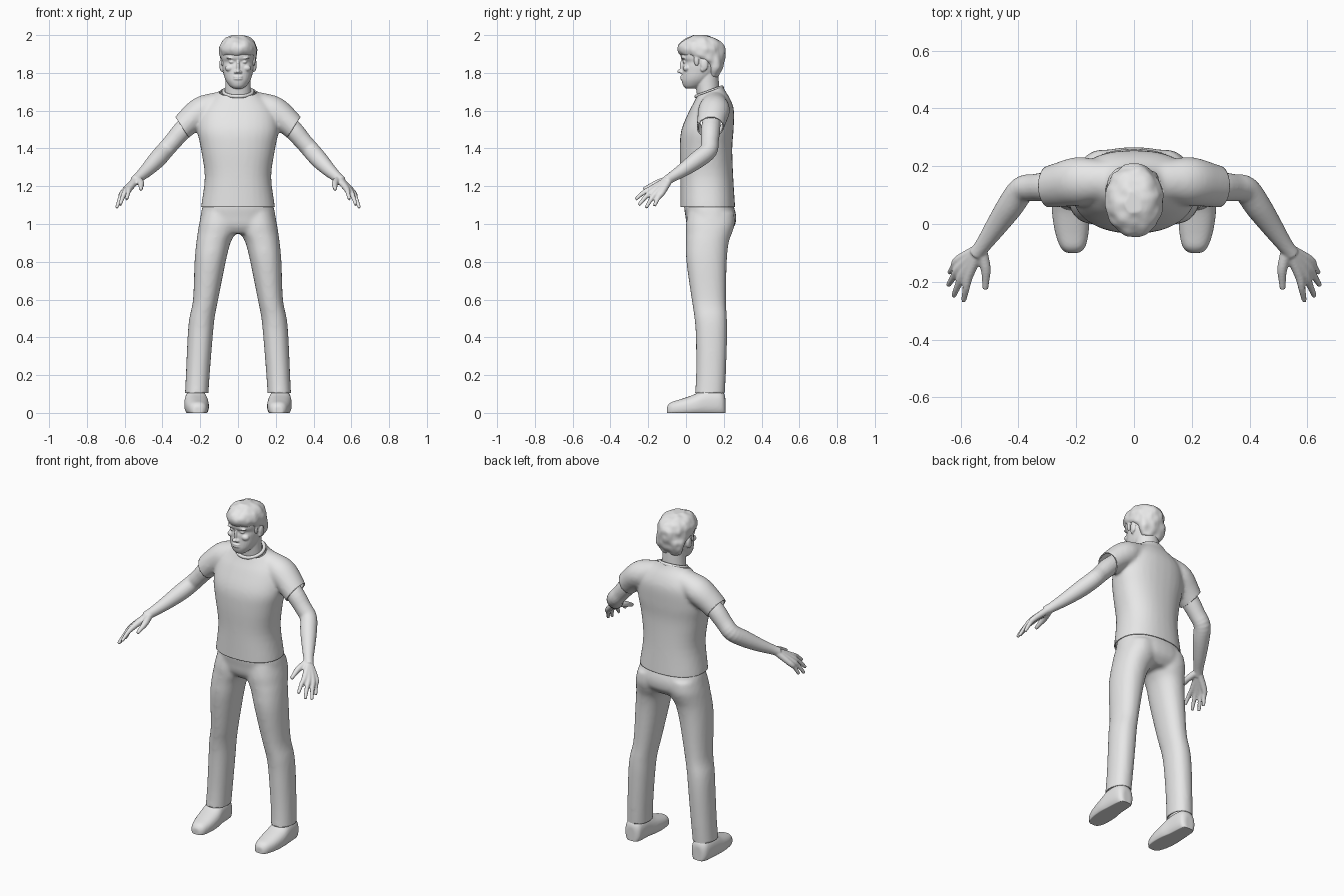
import bpy, bmesh, math
from mathutils import Vector, Matrix, noise

cube = bpy.data.objects.get("Cube")
if cube:
    bpy.data.objects.remove(cube, do_unlink=True)

grey = bpy.data.materials.new("plain_grey")
grey.use_nodes = True
grey.diffuse_color = (0.8, 0.8, 0.8, 1)
grey.node_tree.nodes["Principled BSDF"].inputs["Base Color"].default_value = (0.8, 0.8, 0.8, 1)


def spline(rows, steps=4):
    """Smoothly fill in rows of numbers (Catmull-Rom)."""
    out = []
    last = len(rows) - 1
    for i in range(last):
        a, b, c, d = rows[max(i - 1, 0)], rows[i], rows[i + 1], rows[min(i + 2, last)]
        for k in range(steps):
            t = k / steps
            out.append([q + t * (r - p + t * (2 * p - 5 * q + 4 * r - s + t * (3 * (q - r) + s - p))) / 2
                        for p, q, r, s in zip(a, b, c, d)])
    return out + [list(rows[-1])]


def loft(bm, rings, sides=32, power=2.0):
    """Skin rings given as (centre, half axis, half axis), with closed ends."""
    loops = []
    for centre, u, w in rings:
        loop = []
        for k in range(sides):
            a = math.tau * k / sides
            c, s = math.cos(a), math.sin(a)
            e = 2 / power
            loop.append(bm.verts.new(centre + u * math.copysign(abs(c) ** e, c)
                                     + w * math.copysign(abs(s) ** e, s)))
        loops.append(loop)
    for p, q in zip(loops, loops[1:]):
        for k in range(sides):
            j = (k + 1) % sides
            bm.faces.new((p[k], p[j], q[j], q[k]))
    bm.faces.new(loops[0])
    bm.faces.new(loops[-1])


def stack(bm, rows, side=1, power=2.0):
    """Horizontal rings: z, x range, y range."""
    loft(bm, [(Vector((side * (a + b) / 2, (c + d) / 2, z)), Vector(((b - a) / 2, 0, 0)),
               Vector((0, (d - c) / 2, 0))) for z, a, b, c, d in spline(rows)], power=power)


def column(bm, rows, power=2.0):
    """Horizontal rings centred on x = 0: z, half width, y range."""
    stack(bm, [(z, -h, h, a, b) for z, h, a, b in rows], power=power)


def tube(bm, rows, side=1, depth=1.0):
    """Round limb along points x, y, z, radius."""
    pts = spline(rows)
    pos = [Vector((side * p[0], p[1], p[2])) for p in pts]
    rings = []
    for i, p in enumerate(pts):
        t = (pos[min(i + 1, len(pos) - 1)] - pos[max(i - 1, 0)]).normalized()
        u = t.cross(Vector((0, 0, 1))).normalized()
        rings.append((pos[i], u * p[3] * depth, u.cross(t) * p[3]))
    loft(bm, rings, sides=20)


def blob(bm, centre, size, side=1):
    m = Matrix.Translation((side * centre[0], centre[1], centre[2])) @ Matrix.Diagonal((*size, 1))
    bmesh.ops.create_uvsphere(bm, u_segments=20, v_segments=12, radius=1, matrix=m)


def fuse(name, bm, voxel, soften, edit=None):
    """Merge overlapping solids into one smooth skin, then edit it."""
    bmesh.ops.recalc_face_normals(bm, faces=bm.faces)
    raw = bpy.data.meshes.new(name + "_raw")
    bm.to_mesh(raw)
    bm.free()
    obj = bpy.data.objects.new(name, raw)
    bpy.context.scene.collection.objects.link(obj)
    rem = obj.modifiers.new("fuse", "REMESH")
    rem.mode = "VOXEL"
    rem.voxel_size = voxel
    smooth = obj.modifiers.new("soften", "SMOOTH")
    smooth.iterations = soften
    mesh = bpy.data.meshes.new_from_object(obj.evaluated_get(bpy.context.evaluated_depsgraph_get()))
    obj.modifiers.clear()
    obj.data = mesh
    bpy.data.meshes.remove(raw)
    mesh.name = name
    if edit:
        work = bmesh.new()
        work.from_mesh(mesh)
        edit(work)
        work.to_mesh(mesh)
        work.free()
    mesh.materials.clear()
    mesh.materials.append(grey)
    for f in mesh.polygons:
        f.use_smooth = True
        f.material_index = 0
    mesh.set_sharp_from_angle(angle=math.radians(60))
    return obj


def cut(bm, point, normal, inside=lambda p: True):
    """Trim away what lies beyond a plane, within a region."""
    faces = [f for f in bm.faces if all(inside(v.co) for v in f.verts)]
    edges = {e for f in faces for e in f.edges}
    verts = {v for f in faces for v in f.verts}
    bmesh.ops.bisect_plane(bm, geom=[*verts, *edges, *faces], plane_co=point,
                           plane_no=normal, clear_outer=True)


# Shirt: trunk and short sleeves, trimmed at hem, neck and cuffs
bm = bmesh.new()
column(bm, [(1.04, .198, -.03, .262), (1.09, .196, -.03, .26), (1.25, .176, -.03, .25),
            (1.4, .197, -.033, .245), (1.5, .215, -.024, .252), (1.6, .2, .018, .254),
            (1.66, .15, .05, .235), (1.71, .09, .07, .205), (1.75, .07, .08, .19)], power=2.3)
for s in (1, -1):
    tube(bm, [(.06, .15, 1.64, .065), (.12, .15, 1.63, .066), (.19, .148, 1.6, .077),
              (.26, .135, 1.545, .07), (.335, .12, 1.47, .06)], s, 1.1)


def trim_shirt(work):
    cut(work, (0, 0, 1.09), (0, 0, -1))
    cut(work, (0, .12, 1.7), (0, -.35, .94))
    for s in (1, -1):
        cut(work, (s * .288, .13, 1.5), (s * .84, 0, -.55), lambda p: p.x * s > .225)


shirt = fuse("shirt", bm, .01, 8, trim_shirt)
cloth = shirt.modifiers.new("cloth", "SOLIDIFY")
cloth.thickness = .007
cloth.offset = -1

# Collar band
bm = bmesh.new()
tilt = Matrix.Translation((0, .122, 1.7)) @ Matrix.Rotation(math.radians(20), 4, "X")
ring = [tilt @ Vector((.077 * math.cos(a), .073 * math.sin(a), 0))
        for a in [math.tau * k / 40 for k in range(41)]]
for p, q in zip(ring, ring[1:]):
    tube(bm, [(*p, .01), (*q, .01)])
fuse("collar", bm, .004, 4)

# Trousers: hips and two legs, trimmed at the ankles
bm = bmesh.new()
column(bm, [(1.14, .17, -.005, .235), (1.09, .189, -.01, .254), (1.04, .199, -.003, .266),
            (.99, .203, .005, .258), (.95, .17, .03, .22)], power=2.3)
for s in (1, -1):
    stack(bm, [(1.06, .01, .19, .01, .255), (1, .005, .206, 0, .258), (.95, .014, .214, 0, .243),
               (.9, .04, .221, 0, .226), (.8, .065, .23, .002, .216), (.6, .105, .238, .03, .212),
               (.5, .124, .258, .045, .217), (.4, .134, .267, .052, .218),
               (.2, .15, .276, .053, .211), (.04, .16, .284, .043, .202)], s, 2.2)
trousers = fuse("trousers", bm, .01, 8, lambda w: cut(w, (0, 0, .105), (0, 0, -1)))
cloth = trousers.modifiers.new("cloth", "SOLIDIFY")
cloth.thickness = .007
cloth.offset = -1

# Shoes: rings along y (y, x range, top), flattened on the ground


def flatten(work):
    for v in work.verts:
        v.co.z = max(v.co.z, 0)


for side_name, s in (("left", 1), ("right", -1)):
    bm = bmesh.new()
    rows = spline([(-.1, .19, .235, .035), (-.08, .169, .255, .056), (-.03, .157, .273, .072),
                   (.04, .154, .284, .096), (.1, .162, .283, .125), (.17, .168, .277, .125),
                   (.197, .176, .267, .11), (.208, .195, .25, .085)])
    loft(bm, [(Vector((s * (a + b) / 2, y, top / 2 - .01)), Vector(((b - a) / 2, 0, 0)),
               Vector((0, 0, top / 2 + .01))) for y, a, b, top in rows], power=2.4)
    fuse(side_name + "_shoe", bm, .006, 5, flatten)

# Arms with hands
for side_name, s in (("left", 1), ("right", -1)):
    bm = bmesh.new()
    tube(bm, [(.21, .14, 1.575, .045), (.29, .13, 1.5, .051), (.345, .126, 1.437, .047),
              (.388, .118, 1.388, .047), (.43, .06, 1.34, .046), (.48, -.012, 1.288, .037),
              (.522, -.072, 1.25, .028), (.548, -.105, 1.228, .026)], s)
    wrist = (.532, -.085, 1.24, .02)
    for knuckle, tip in (((.608, -.125, 1.168), (.638, -.168, 1.095)),
                         ((.604, -.15, 1.172), (.643, -.212, 1.085)),
                         ((.59, -.168, 1.18), (.625, -.25, 1.1)),
                         ((.572, -.178, 1.19), (.59, -.267, 1.13))):
        bend = [k * .5 + t * .5 for k, t in zip(knuckle, tip)]
        bend[2] += .008
        tube(bm, [wrist, (*knuckle, .0165), (*bend, .0125), (*tip, .009)], s)
    tube(bm, [(.53, -.085, 1.238, .02), (.514, -.15, 1.217, .018), (.513, -.19, 1.2, .0135),
              (.515, -.226, 1.183, .01)], s)
    fuse(side_name + "_arm", bm, .005, 4)

# Head: neck, skull and facial features
bm = bmesh.new()
column(bm, [(1.6, .075, .07, .19), (1.68, .07, .058, .178), (1.75, .067, .05, .174),
            (1.83, .068, .05, .17)])
column(bm, [(1.717, .025, .0, .05), (1.73, .043, -.014, .085), (1.755, .062, -.022, .125),
            (1.78, .073, -.022, .15), (1.81, .08, -.02, .172), (1.835, .084, -.019, .182),
            (1.858, .086, -.015, .187), (1.88, .089, -.027, .19), (1.92, .088, -.026, .19),
            (1.96, .065, .0, .16), (1.98, .035, .03, .12)], power=2.15)
blob(bm, (0, -.027, 1.808), (.013, .02, .011))
blob(bm, (0, -.02, 1.835), (.009, .014, .034))
for z in (1.78, 1.768):
    blob(bm, (0, -.02, z), (.024, .01, .006))
for s in (1, -1):
    blob(bm, (.013, -.022, 1.804), (.009, .012, .008), s)
    blob(bm, (.034, -.008, 1.858), (.014, .01, .008), s)
    blob(bm, (.036, -.012, 1.878), (.026, .013, .006), s)
    blob(bm, (.045, .004, 1.825), (.024, .02, .018), s)
    blob(bm, (.088, .097, 1.843), (.011, .02, .033), s)
    blob(bm, (.086, .088, 1.822), (.009, .012, .016), s)
fuse("head", bm, .004, 3)

# Hair: wavy cap with fringe, sideburns and nape
bm = bmesh.new()
column(bm, [(1.778, .062, .12, .172), (1.82, .083, .112, .191), (1.86, .091, .085, .203),
            (1.885, .095, .0, .207), (1.9, .098, -.035, .208), (1.93, .1, -.045, .206),
            (1.962, .088, -.03, .188), (1.988, .057, .012, .145), (2.002, .022, .045, .1)], power=2.1)
for s in (1, -1):
    blob(bm, (.081, .057, 1.868), (.009, .015, .034), s)


def tousle(work):
    work.normal_update()
    for v, n in [(v, v.normal.copy()) for v in work.verts]:
        v.co += n * .006 * noise.noise(v.co * 26)
        v.co.z = min(v.co.z, 2)


fuse("hair", bm, .006, 4, tousle)
